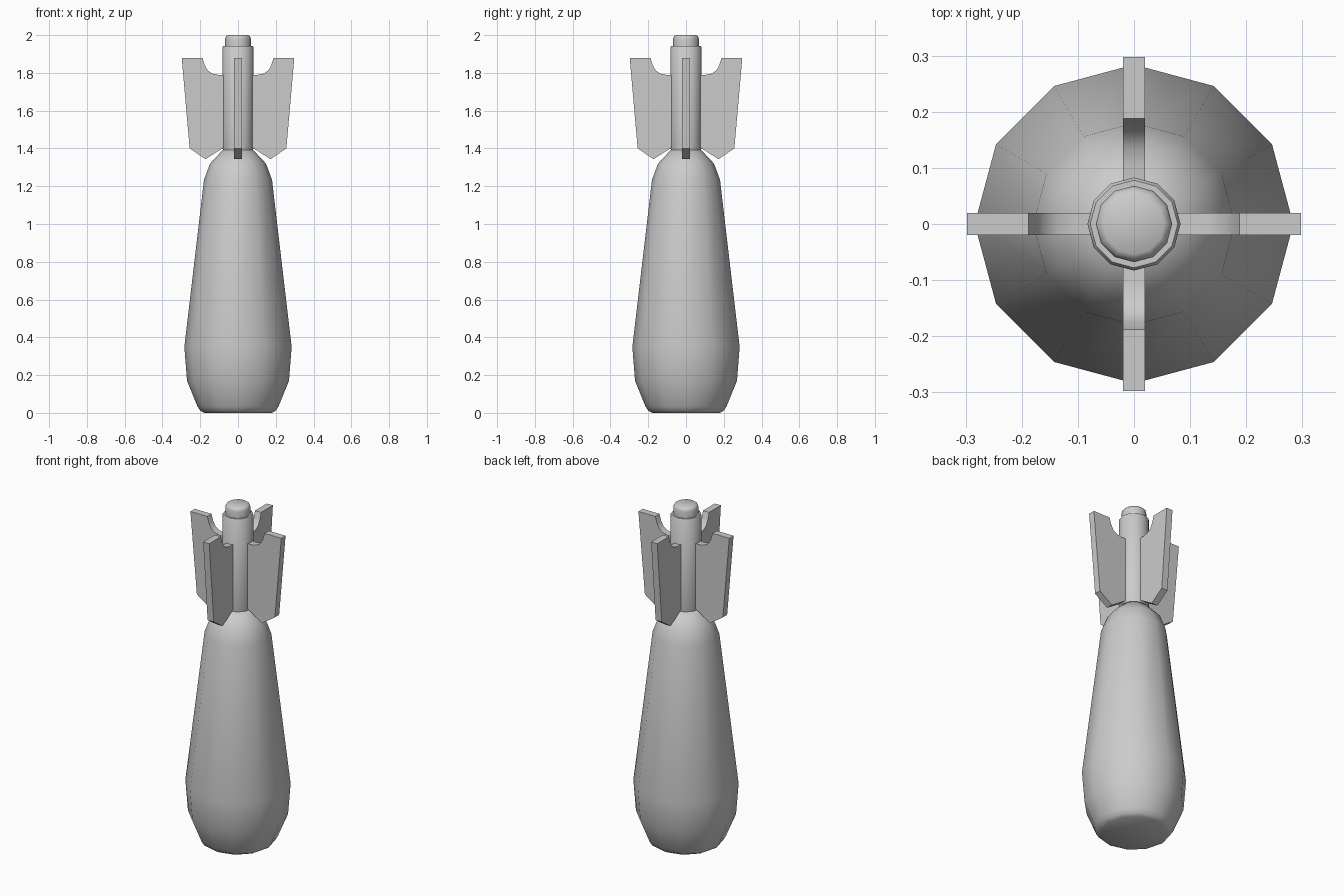
import bpy
import bmesh
from math import cos, sin, pi, radians
from mathutils import Matrix

SIDES = 12

old = bpy.data.objects.get("Cube")
if old:
    bpy.data.objects.remove(old, do_unlink=True)

grey = bpy.data.materials.new("plain_grey")
grey.use_nodes = True
grey.diffuse_color = (0.6, 0.6, 0.6, 1)
grey.node_tree.nodes["Principled BSDF"].inputs["Base Color"].default_value = (0.6, 0.6, 0.6, 1)


def finish(name, bm, angle=None):
    bmesh.ops.recalc_face_normals(bm, faces=bm.faces[:])
    mesh = bpy.data.meshes.new(name)
    bm.to_mesh(mesh)
    bm.free()
    mesh.materials.append(grey)
    obj = bpy.data.objects.new(name, mesh)
    bpy.context.collection.objects.link(obj)
    if angle:
        bpy.ops.object.select_all(action="DESELECT")
        obj.select_set(True)
        bpy.context.view_layer.objects.active = obj
        bpy.ops.object.shade_smooth_by_angle(angle=radians(angle))
    return obj


def lathe(name, profile, angle):
    """Turn a (radius, height) profile around z and close both ends."""
    bm = bmesh.new()
    rings = []
    for r, z in profile:
        rings.append([bm.verts.new((r * cos(2 * pi * i / SIDES), r * sin(2 * pi * i / SIDES), z))
                      for i in range(SIDES)])
    for low, high in zip(rings, rings[1:]):
        for i in range(SIDES):
            j = (i + 1) % SIDES
            bm.faces.new((low[i], low[j], high[j], high[i]))
    bm.faces.new(rings[0][::-1])
    bm.faces.new(rings[-1])
    return finish(name, bm, angle)


# Tapered shell with rounded nose on the ground
lathe("body", [(0.18, 0), (0.2, 0.012), (0.215, 0.035), (0.27, 0.17), (0.284, 0.35),
               (0.18, 1.235), (0.148, 1.32), (0.078, 1.395)], 50)

# Tail tube and its end cap
lathe("tail_tube", [(0.078, 1.38), (0.083, 1.41), (0.083, 1.935), (0.078, 1.942)], 50)
lathe("end_cap", [(0.068, 1.93), (0.068, 1.98), (0.064, 1.993), (0.054, 2.0)], 50)

# Four flat fins around the tail
fin_outline = [(0.05, 1.41), (0.075, 1.405), (0.172, 1.343), (0.256, 1.4), (0.298, 1.88),
               (0.188, 1.88), (0.176, 1.84), (0.16, 1.812), (0.135, 1.796),
               (0.105, 1.79), (0.05, 1.79)]
for k, side in enumerate(("left", "back", "right", "front")):
    bm = bmesh.new()
    face = bm.faces.new([bm.verts.new((x, -0.02, z)) for x, z in fin_outline])
    push = bmesh.ops.extrude_face_region(bm, geom=[face])
    bmesh.ops.translate(bm, vec=(0, 0.04, 0),
                        verts=[v for v in push["geom"] if isinstance(v, bmesh.types.BMVert)])
    bm.transform(Matrix.Rotation(k * pi / 2, 4, "Z"))
    finish(side + "_fin", bm, 30)
